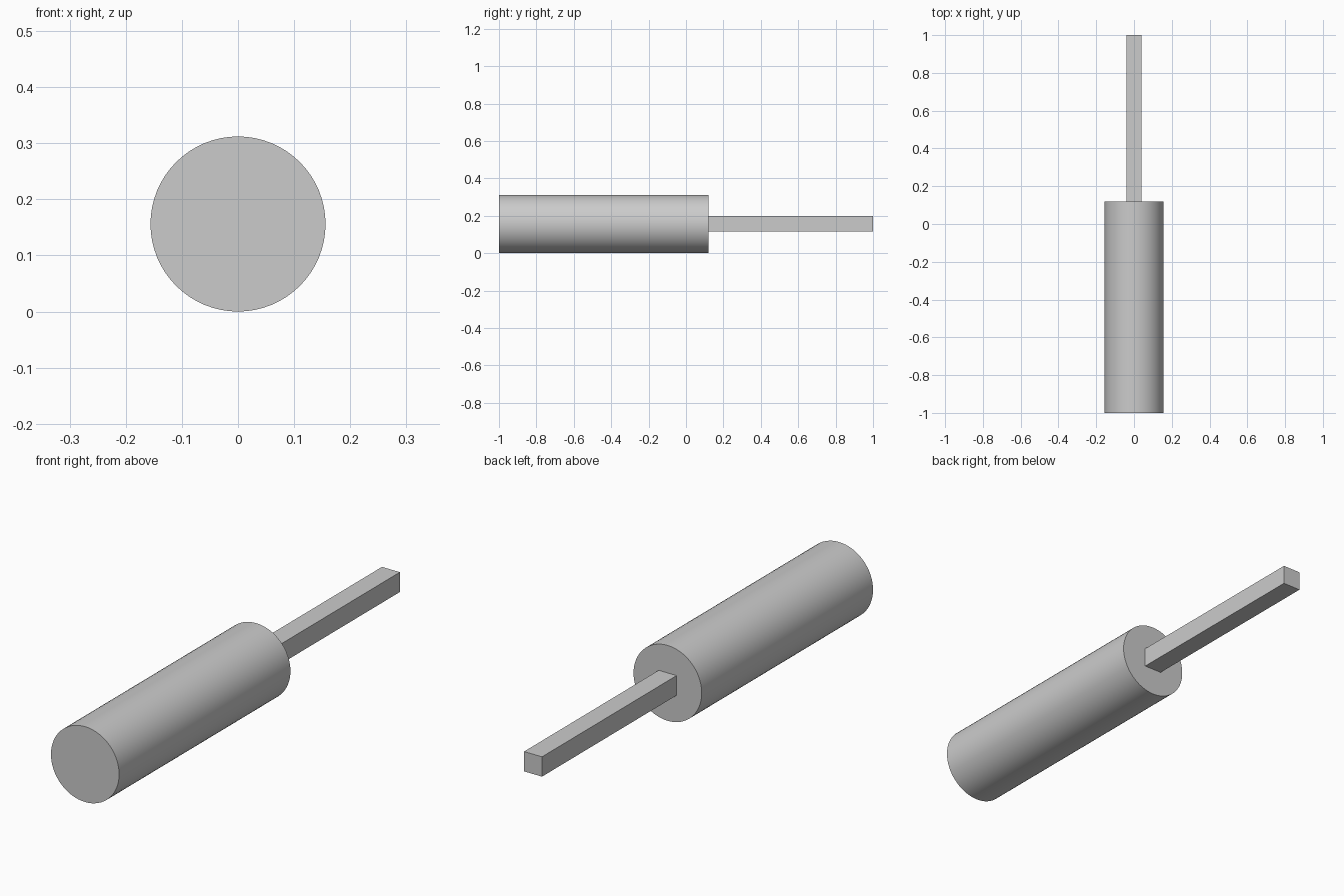
import bpy
import math

if "Cube" in bpy.data.objects:
    bpy.data.objects.remove(bpy.data.objects["Cube"])

R = 0.156        # barrel radius, also the axis height
Y_END = 0.12     # back face of the barrel
ROD = 0.082      # square rod thickness

# Round barrel lying along y
bpy.ops.mesh.primitive_cylinder_add(
    vertices=64, radius=R, depth=Y_END + 1,
    location=(0, (Y_END - 1) / 2, R), rotation=(math.pi / 2, 0, 0))
barrel = bpy.context.object
barrel.name = "barrel"
bpy.ops.object.shade_smooth_by_angle(angle=math.radians(30))

# Square rod projecting from the back face
start = Y_END - 0.005
bpy.ops.mesh.primitive_cube_add(size=1, location=(0, (start + 1) / 2, R + 0.001))
rod = bpy.context.object
rod.name = "square_rod"
rod.scale = (ROD, 1 - start, ROD)
